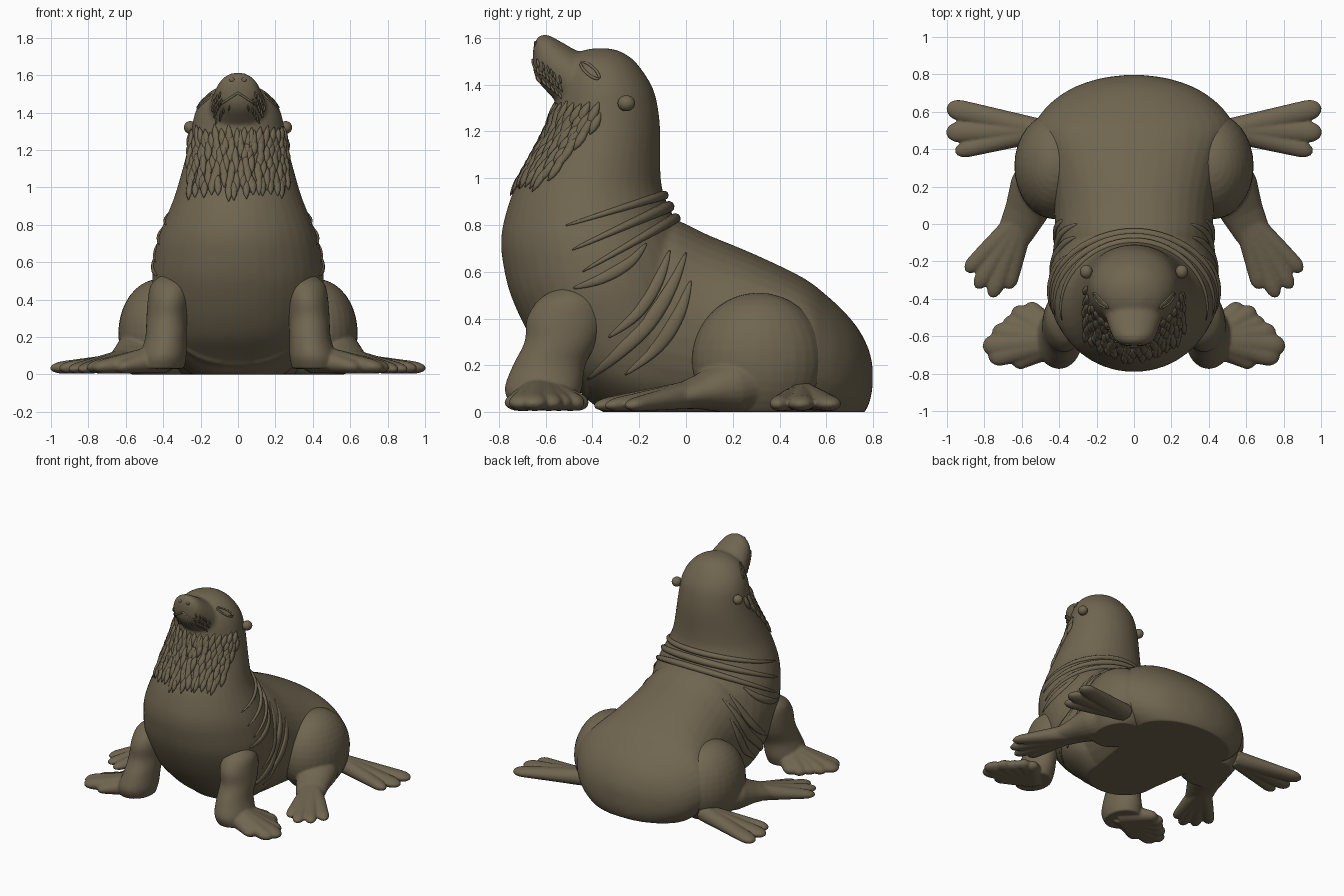
import bpy, bmesh, math, random
from mathutils import Vector as V
from mathutils.bvhtree import BVHTree

if "Cube" in bpy.data.objects:
    bpy.data.objects.remove(bpy.data.objects["Cube"])

random.seed(4)
fur = bpy.data.materials.new("olive_brown_fur")
fur.diffuse_color = (0.16, 0.13, 0.08, 1)
fur.use_nodes = True
fur.node_tree.nodes["Principled BSDF"].inputs["Base Color"].default_value = fur.diffuse_color


def loft(bm, rings):
    loops = [[bm.verts.new(p) for p in r] for r in rings]
    n = len(loops[0])
    for a, b in zip(loops, loops[1:]):
        for i in range(n):
            bm.faces.new((a[i], a[(i + 1) % n], b[(i + 1) % n], b[i]))
    bm.faces.new(loops[0][::-1])
    bm.faces.new(loops[-1])


def ring(c, u, v, n=40, p=2.0):
    pts = []
    for i in range(n):
        a = 2 * math.pi * (i + 0.5) / n
        co, si = math.cos(a), math.sin(a)
        pts.append(c + u * math.copysign(abs(co) ** (2 / p), co)
                   + v * math.copysign(abs(si) ** (2 / p), si))
    return pts


def smooth_rows(rows, k=4):
    # Catmull-Rom through rows of numbers
    out = []
    for i in range(len(rows) - 1):
        p0, p1, p2, p3 = (rows[max(0, i - 1)], rows[i], rows[i + 1],
                          rows[min(len(rows) - 1, i + 2)])
        for j in range(k):
            t = j / k
            out.append([0.5 * (2 * b + (c - a) * t + (2 * a - 5 * b + 4 * c - d) * t * t
                               + (3 * b - a - 3 * c + d) * t ** 3)
                        for a, b, c, d in zip(p0, p1, p2, p3)])
    return out + [list(rows[-1])]


def slices_z(bm, rows, p=2.0):      # rows: z, y front, y back, half width
    loft(bm, [ring(V((0, (f + b) / 2, z)), V((max(h, .005), 0, 0)), V((0, (b - f) / 2, 0)), p=p)
              for z, f, b, h in smooth_rows(rows)])


def slices_y(bm, rows, p=2.0):      # rows: y, z bottom, z top, half width
    loft(bm, [ring(V((0, y, (f + b) / 2)), V((max(h, .005), 0, 0)), V((0, 0, (b - f) / 2)), p=p)
              for y, f, b, h in smooth_rows(rows)])


def tube(bm, pts, sizes, ref, n=10):
    if len(pts) < 3:
        return
    rings = []
    for i, p in enumerate(pts):
        t = (pts[min(i + 1, len(pts) - 1)] - pts[max(i - 1, 0)]).normalized()
        side = t.cross(ref).normalized()
        rings.append(ring(p, side * sizes[i][0], side.cross(t) * sizes[i][1], n))
    loft(bm, rings)


def digit(bm, a, b, wa, wb, ha, hb):
    # flattened finger from a to b with a rounded tip
    pts, sizes = [], []
    for t in (0, .2, .4, .6, .75, .85, .91, .95, .98, 1):
        r = max(.08, math.sqrt(max(0, 1 - (max(0, t - .85) / .15) ** 2)))
        pts.append(V(a).lerp(V(b), t))
        sizes.append(((wa + (wb - wa) * t) * r, (ha + (hb - ha) * t) * r))
    tube(bm, pts, sizes, V((0, 0, 1)), 20)


def ball(bm, c, r):
    vs = bmesh.ops.create_uvsphere(bm, u_segments=32, v_segments=20, radius=1)["verts"]
    for v in vs:
        v.co = V((v.co.x * r[0] + c[0], v.co.y * r[1] + c[1], v.co.z * r[2] + c[2]))


def finish(name, bm, voxel=0, rounds=3):
    bmesh.ops.recalc_face_normals(bm, faces=bm.faces)
    me = bpy.data.meshes.new(name)
    bm.to_mesh(me)
    bm.free()
    ob = bpy.data.objects.new(name, me)
    bpy.context.collection.objects.link(ob)
    if voxel:                       # fuse overlapping pieces into one skin
        m = ob.modifiers.new("fuse", 'REMESH')
        m.mode, m.voxel_size = 'VOXEL', voxel
        s = ob.modifiers.new("soften", 'SMOOTH')
        s.factor, s.iterations = .5, rounds
        dg = bpy.context.evaluated_depsgraph_get()
        me = bpy.data.meshes.new_from_object(ob.evaluated_get(dg))
        ob.modifiers.clear()
        ob.data = me
    for v in me.vertices:
        v.co.z = max(v.co.z, 0)
    me.materials.clear()
    me.materials.append(fur)
    me.polygons.foreach_set("use_smooth", [True] * len(me.polygons))
    return ob


# Body: upright chest, neck and skull, lying rump, muzzle
bm = bmesh.new()
slices_z(bm, [(0, -.36, .1, .25), (.1, -.47, .1, .36), (.2, -.58, .1, .41), (.33, -.67, .1, .44),
              (.5, -.75, .08, .46), (.65, -.785, .05, .445), (.75, -.79, .0, .42),
              (.85, -.77, -.06, .38), (.95, -.735, -.1, .34), (1.05, -.68, -.11, .31),
              (1.2, -.60, -.11, .27), (1.3, -.565, -.12, .25), (1.38, -.55, -.14, .235),
              (1.45, -.53, -.18, .205), (1.51, -.5, -.23, .15), (1.545, -.44, -.29, .08),
              (1.555, -.39, -.34, .02)])
slices_y(bm, [(-.42, .05, .6, .38), (-.25, -.03, .78, .41), (-.08, -.08, .83, .42),
              (.1, -.09, .755, .43), (.3, -.09, .672, .47), (.5, -.09, .575, .535),
              (.6, -.09, .50, .49), (.68, -.07, .425, .405), (.74, -.03, .35, .30),
              (.78, .03, .27, .17), (.797, .1, .2, .04)], 2.15)
slices_y(bm, [(-.33, 1.15, 1.53, .19), (-.45, 1.22, 1.54, .165), (-.52, 1.29, 1.575, .145),
              (-.59, 1.365, 1.612, .12), (-.63, 1.41, 1.605, .095), (-.65, 1.45, 1.57, .05),
              (-.655, 1.49, 1.53, .015)], 2.1)
body = finish("body", bm, .012, 5)

bt = bmesh.new()
bt.from_mesh(body.data)
skin = BVHTree.FromBMesh(bt)


def hit(o, d):
    p, n, _, _ = skin.ray_cast(V(o), V(d).normalized())
    return (p, n) if p else (None, None)


for s, side in ((1, "right"), (-1, "left")):
    # Front flippers: upper arm plus a fan of fused digits
    bm = bmesh.new()
    rows = [(.53, .35, -.49, .06, .06), (.48, .36, -.50, .105, .13), (.4, .37, -.515, .112, .165),
            (.3, .38, -.535, .11, .155), (.2, .385, -.585, .11, .155),
            (.1, .40, -.61, .125, .165), (.03, .41, -.61, .12, .14)]
    loft(bm, [ring(V((s * x, y, z)), V((rx, 0, 0)), V((0, ry, 0)))
              for z, x, y, rx, ry in smooth_rows(rows)])
    for x, y, w in ((.58, -.43, .045), (.65, -.455, .045), (.70, -.52, .045), (.76, -.575, .05),
                    (.81, -.655, .055), (.78, -.715, .055), (.66, -.735, .06)):
        digit(bm, (s * .40, -.62, .085), (s * x, y, .034), .08, w, .08, .03)
    finish("front_flipper_" + side, bm, .009)

    # Folded hind legs: thigh, shank and forward pointing toes
    bm = bmesh.new()
    ball(bm, (s * .42, .31, .22), (.22, .285, .29))
    tube(bm, [V((s * .47, .28, .13)), V((s * .53, .18, .11)), V((s * .58, .06, .085)),
              V((s * .64, -.06, .06))],
         [(.15, .13), (.14, .12), (.115, .075), (.095, .045)], V((0, 0, 1)), 24)
    for x, y in ((.675, -.35), (.765, -.395), (.845, -.345), (.90, -.255)):
        digit(bm, (s * .58, .06, .08), (s * x, y, .026), .06, .042, .065, .025)
    finish("hind_leg_" + side, bm, .009)

    # Rear flippers: three long lobes spreading sideways
    bm = bmesh.new()
    for x, y, w in ((1.003, .625, .056), (1.006, .49, .055), (.958, .385, .042)):
        digit(bm, (s * .50, .50, .07), (s * x, y, .032), .062, w, .06, .03)
    finish("rear_flipper_" + side, bm, .008, 2)

    # Ears
    bm = bmesh.new()
    ball(bm, (s * .255, -.255, 1.32), (.034, .037, .034))
    finish("ear_" + side, bm)

    # Eyes: almond ball in a thin lid
    bm = bmesh.new()
    lid = []
    for i in range(17):
        a = 2 * math.pi * i / 16
        u, w = .05 * math.cos(a), .018 * math.sin(a)
        p, n = hit((s * 2, -.41 + .75 * u + .66 * w, 1.46 - .66 * u + .75 * w), (-s, 0, 0))
        if p:
            lid.append(p)
    if len(lid) > 8:
        tube(bm, lid, [(.006, .006)] * len(lid), V((1, 0, 0)))
        eye = [lid[8].lerp(lid[0], t) for t in (0, .25, .5, .75, 1)]
        tube(bm, eye, [(w, .008) for w in (.002, .012, .015, .012, .002)], V((s, 0, 0)))
    finish("eye_" + side, bm)

    # Nostrils
    bm = bmesh.new()
    p, n = hit((s * .032, -2, 1.575), (0, 1, 0))
    ball(bm, p or (s * .03, -.64, 1.575), (.013, .006, .012))
    finish("nostril_" + side, bm)

    # Skin folds on the flank, drawn as (y, z) paths laid on the skin
    bm = bmesh.new()
    for path, r in (([(.0, .68), (-.06, .54), (-.16, .38), (-.30, .24), (-.42, .14)], .02),
                    ([(-.07, .69), (-.12, .56), (-.21, .42), (-.33, .32)], .016),
                    ([(.02, .56), (-.03, .42), (-.12, .28), (-.26, .16)], .018),
                    ([(-.17, .72), (-.24, .64), (-.36, .57), (-.48, .53)], .014)):
        rows = smooth_rows(path, 5)
        pts = [p for p in (hit((s * 2, y, z), (-s, 0, 0))[0] for y, z in rows) if p]
        k = max(1, len(pts) - 1)
        tube(bm, pts, [(.004 + r * 1.5 * math.sin(math.pi * i / k),
                        .002 + r * .7 * math.sin(math.pi * i / k)) for i in range(k + 1)],
             V((s, 0, 0)))
    finish("flank_folds_" + side, bm)

# Neck folds: tilted rings around the nape, fading towards the chest
bm = bmesh.new()
for y, z, tilt, r in ((-.10, .925, .30, .017), (-.08, .875, .42, .022), (-.05, .825, .52, .02)):
    axis = V((0, -math.sin(tilt), math.cos(tilt)))
    back = V((0, math.cos(tilt), math.sin(tilt)))
    c = V((0, y, z)) - back * .3
    pts = []
    for i in range(41):
        a = (i / 20 - 1) * 1.9
        d = V((math.sin(a), 0, 0)) + back * math.cos(a)
        p, n = hit(c + d * 1.2, -d)
        if p:
            pts.append(p)
    k = max(1, len(pts) - 1)
    tube(bm, pts, [(.003 + r * max(0, math.sin(math.pi * i / k)) ** .6,) * 2
                   for i in range(k + 1)], axis)
finish("neck_folds", bm)


def tuft(bm, p, n, d, length, w, h):
    d = (d - n * d.dot(n)).normalized()
    prof = (.15, .75, 1, .75, .1)
    tube(bm, [p + d * length * (t / 4 - .3) + n * h * .25 for t in range(5)],
         [(w * q, h * q) for q in prof], n, 8)


# Mane: overlapping locks over throat and cheeks
bm = bmesh.new()
for row in range(9):
    z = 1.29 - row * .034
    reach = 1.65 - row * .095
    count = 17 - row // 2
    for i in range(count):
        a = ((i + .5 * (row % 2) + .25) / count * 2 - 1) * reach + random.uniform(-.04, .04)
        d = V((math.sin(a), -math.cos(a), 0))
        p, n = hit(V((0, -.36, z + random.uniform(-.012, .012))) + d * 1.5, -d)
        if p:
            tuft(bm, p, n, V((-.35 * math.sin(a), -.35 * abs(math.sin(a)), -1)),
                 random.uniform(.10, .14), .021, .015)
finish("mane", bm)

# Whiskers on both cheeks
bm = bmesh.new()
for s in (1, -1):
    for i in range(18):
        y = -.63 + .018 * (i % 6) + random.uniform(-.005, .005)
        z = 1.50 - .035 * (i // 6) - .014 * (i % 6)
        p, n = hit((s * 2, y, z), (-s, 0, 0))
        if p:
            tuft(bm, p, n, V((s * .3, .1, -1)), .04, .005, .009)
finish("whiskers", bm)

# Mouth line
bm = bmesh.new()
pts = [p for p in (hit((x / 100, -2, 1.505 - abs(x) * .0065), (0, 1, 0))[0]
                   for x in range(-10, 11)) if p]
tube(bm, pts, [(.006, .006)] * len(pts), V((0, 1, 0)))
finish("mouth_line", bm)
bt.free()
